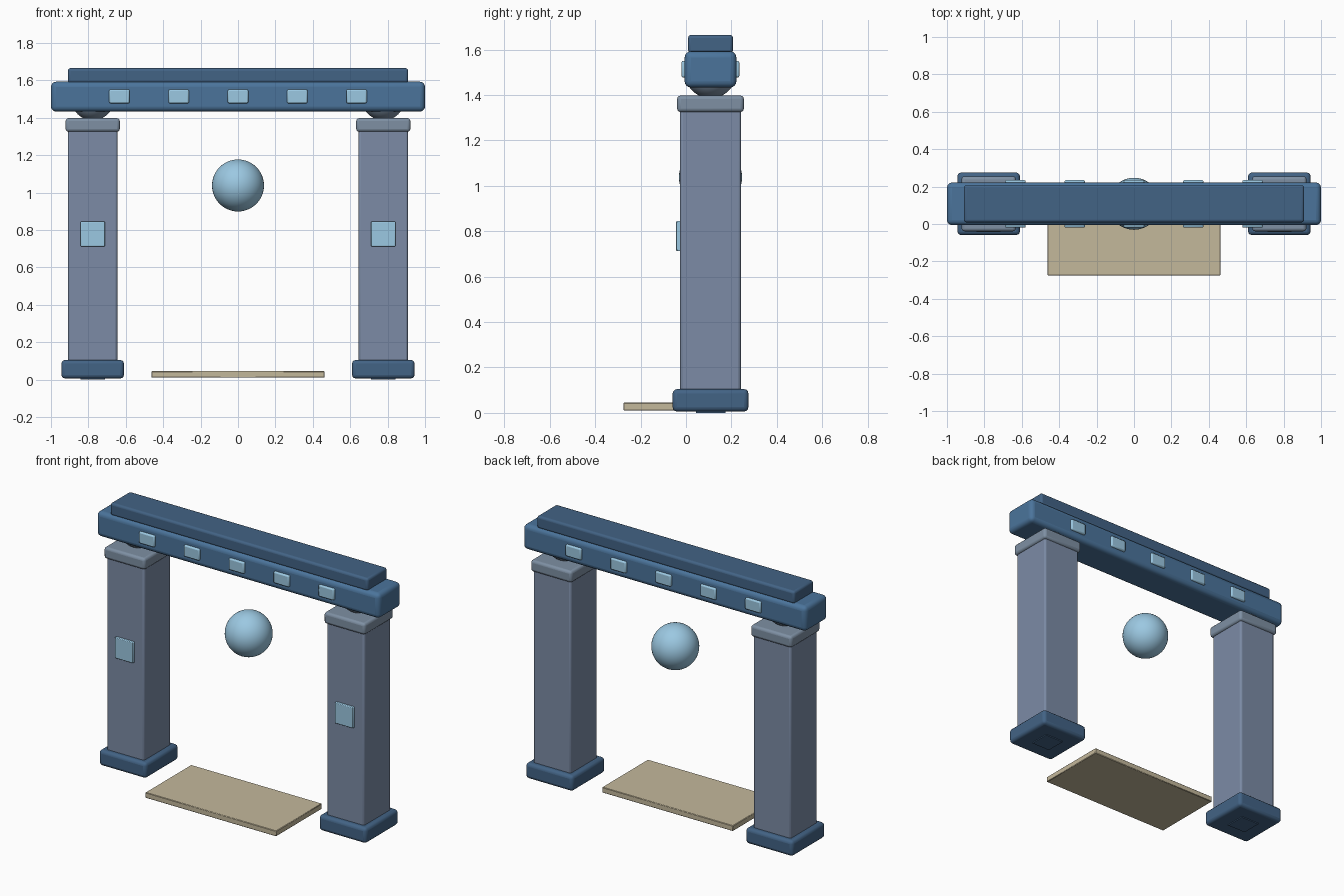
import bpy

if "Cube" in bpy.data.objects:
    bpy.data.objects.remove(bpy.data.objects["Cube"])

CY = 0.108      # depth centre of the gate
PX = 0.777      # pillar offset from the middle


def material(name, rgb):
    mat = bpy.data.materials.new(name)
    mat.diffuse_color = (*rgb, 1.0)
    mat.use_nodes = True
    mat.node_tree.nodes["Principled BSDF"].inputs["Base Color"].default_value = mat.diffuse_color
    return mat


NAVY = material("navy", (0.055, 0.125, 0.235))
BLUE = material("blue", (0.07, 0.175, 0.33))
STONE = material("stone", (0.20, 0.26, 0.38))
CAPSTONE = material("capstone", (0.21, 0.28, 0.37))
GLOW = material("glow", (0.33, 0.58, 0.76))
TAN = material("tan", (0.55, 0.48, 0.33))


def box(name, x, y, z, mat, bevel=0.0, segments=3):
    """Box from (min, max) ranges, with optional rounded edges."""
    bpy.ops.mesh.primitive_cube_add(size=1, location=[sum(r) / 2 for r in (x, y, z)])
    ob = bpy.context.object
    ob.name = name
    ob.scale = [r[1] - r[0] for r in (x, y, z)]
    bpy.ops.object.transform_apply(location=False, rotation=False, scale=True)
    ob.data.materials.append(mat)
    if bevel:
        mod = ob.modifiers.new("rounded_edges", 'BEVEL')
        mod.width = bevel
        mod.segments = segments
        bpy.ops.object.shade_smooth_by_angle()
    return ob


def ball(name, loc, r, mat):
    bpy.ops.mesh.primitive_uv_sphere_add(segments=48, ring_count=24, radius=r, location=loc)
    ob = bpy.context.object
    ob.name = name
    ob.data.materials.append(mat)
    bpy.ops.object.shade_smooth()
    return ob


def span(c, half):
    return (c - half, c + half)


# Pillars: foot, base, shaft, capital, bearing ball and glowing panel
for side, s in (("left", -1), ("right", 1)):
    x = s * PX
    box(side + "_foot", span(x, 0.065), span(CY, 0.065), (0.0, 0.02), NAVY)
    box(side + "_base", span(x, 0.167), span(CY, 0.167), (0.006, 0.105), NAVY, 0.02)
    box(side + "_shaft", span(x, 0.132), span(CY, 0.134), (0.09, 1.34), STONE, 0.012)
    box(side + "_capital", span(x, 0.145), span(CY, 0.147), (1.325, 1.398), CAPSTONE, 0.016)
    ball(side + "_bearing", (x, CY, 1.5), 0.114, CAPSTONE)
    box(side + "_panel", span(x, 0.065), (-0.043, -0.015), (0.712, 0.845), GLOW, 0.004, 2)

# Lintel beam and the slab on top of it
box("lintel", (-1.0, 1.0), span(CY, 0.114), (1.433, 1.593), BLUE, 0.028, 4)
box("top_slab", (-0.91, 0.91), span(CY, 0.099), (1.585, 1.665), NAVY, 0.014)

# Row of lights on the front and back of the lintel
for face, y in (("front", (-0.02, 0.01)), ("back", (0.206, 0.235))):
    for i in range(-2, 3):
        box(f"{face}_light_{i + 3}", span(i * 0.317, 0.055), y, (1.477, 1.551), GLOW, 0.008, 2)

# Floating orb in the opening
ball("orb", (0, CY, 1.038), 0.139, GLOW)

# Doorstep slab
box("doorstep", (-0.462, 0.462), (-0.275, 0.187), (0.01, 0.045), TAN, 0.003, 1)
